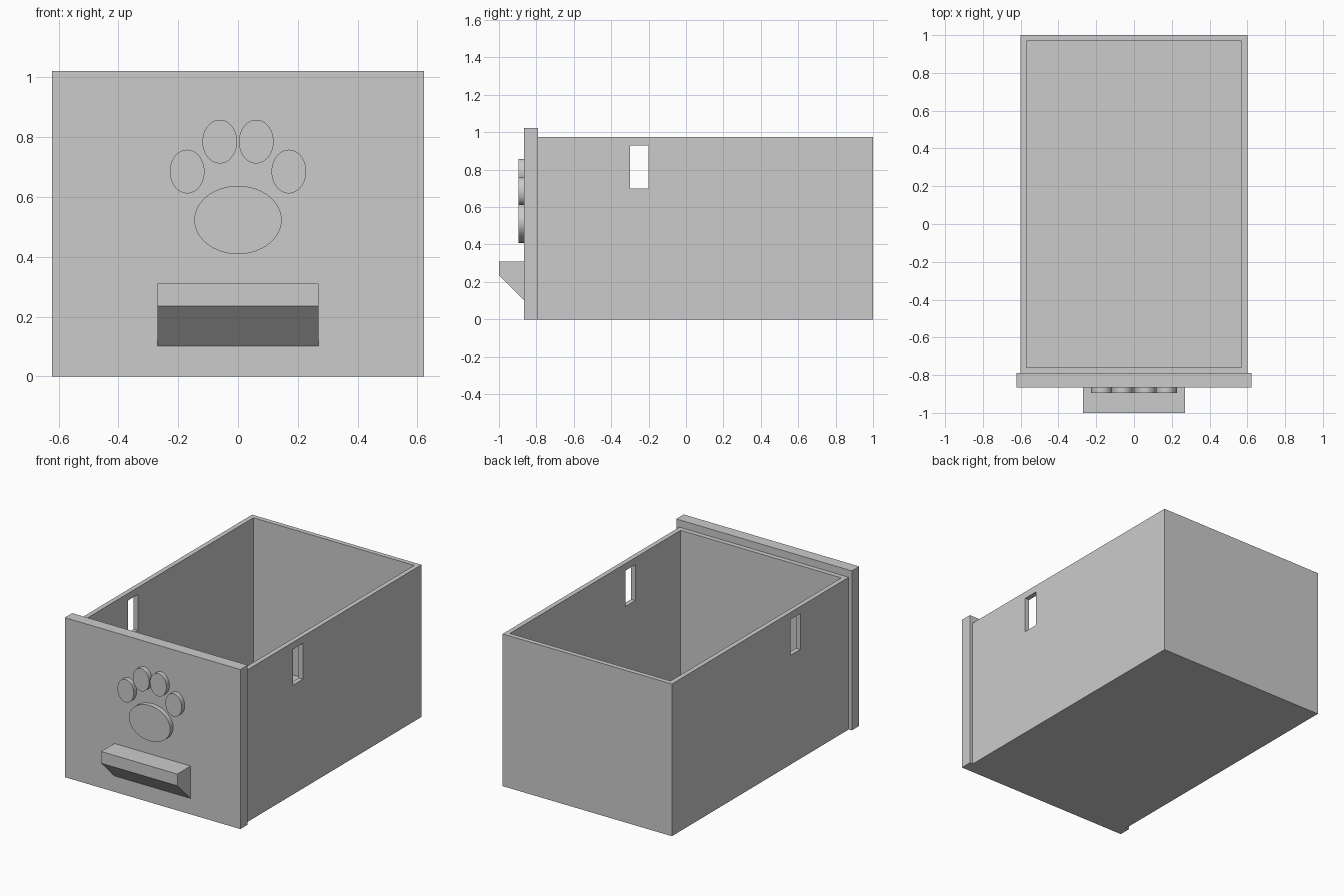
import bpy, bmesh, math
from mathutils import Matrix

if "Cube" in bpy.data.objects:
    bpy.data.objects.remove(bpy.data.objects["Cube"], do_unlink=True)

grey = bpy.data.materials.new("plain grey")
grey.use_nodes = True
colour = (0.6, 0.6, 0.6, 1)
grey.diffuse_color = colour
grey.node_tree.nodes["Principled BSDF"].inputs["Base Color"].default_value = colour


def finish(name, bm):
    bmesh.ops.recalc_face_normals(bm, faces=bm.faces)
    mesh = bpy.data.meshes.new(name)
    bm.to_mesh(mesh)
    bm.free()
    mesh.materials.append(grey)
    obj = bpy.data.objects.new(name, mesh)
    bpy.context.collection.objects.link(obj)
    return obj


def box_mesh(x, y, z):
    """Box from three (low, high) ranges."""
    bm = bmesh.new()
    bmesh.ops.create_cube(bm, size=1)
    for v in bm.verts:
        v.co = [r[0] if c < 0 else r[1] for c, r in zip(v.co, (x, y, z))]
    return bm


FACE, JOIN = -0.865, -0.79      # front and back of the face panel
WALL, HEIGHT = 0.043, 0.975

# Open box: inset the top and sink it to the floor
bm = box_mesh((-0.6, 0.6), (JOIN, 1), (0, HEIGHT))
bm.faces.ensure_lookup_table()
top = max(bm.faces, key=lambda f: f.calc_center_median().z)
bmesh.ops.inset_individual(bm, faces=[top], thickness=WALL)
rim = bmesh.ops.extrude_discrete_faces(bm, faces=[top])["faces"][0]
for v in rim.verts:
    v.co.z = WALL
bmesh.ops.remove_doubles(bm, verts=bm.verts, dist=0.0001)
body = finish("drawer_box", bm)

# Slots through both side walls
cutter = finish("slot_cutter", box_mesh((-1, 1), (-0.3, -0.2), (0.7, 0.93)))
cutter.hide_render = True
cutter.hide_set(True)
cut = body.modifiers.new("slots", "BOOLEAN")
cut.object = cutter
cut.operation = "DIFFERENCE"
cut.solver = "EXACT"
bpy.context.view_layer.objects.active = body
body.select_set(True)
bpy.ops.object.modifier_apply(modifier=cut.name)
bpy.data.objects.remove(cutter, do_unlink=True)

# Face panel
finish("front_panel", box_mesh((-0.622, 0.622), (FACE, JOIN), (0, 1.022)))

# Handle: wedge profile extruded sideways
bm = bmesh.new()
profile = [(FACE, 0.31), (-1, 0.31), (-1, 0.235), (FACE, 0.102)]
side = bm.faces.new([bm.verts.new((-0.27, y, z)) for y, z in profile])
ext = bmesh.ops.extrude_face_region(bm, geom=[side])["geom"]
for v in ext:
    if isinstance(v, bmesh.types.BMVert):
        v.co.x = 0.27
finish("handle", bm)


# Paw relief: oval discs on the panel
def pad(name, x, z, rx, rz):
    bm = bmesh.new()
    bmesh.ops.create_cone(bm, cap_ends=True, segments=64, radius1=1, radius2=1, depth=0.03,
                          matrix=Matrix.Rotation(math.pi / 2, 4, "X"))
    for v in bm.verts:
        v.co = (x + v.co.x * rx, FACE - 0.015 + v.co.y, z + v.co.z * rz)
    obj = finish(name, bm)
    bpy.ops.object.select_all(action="DESELECT")
    bpy.context.view_layer.objects.active = obj
    obj.select_set(True)
    bpy.ops.object.shade_smooth_by_angle(angle=math.radians(30))


pad("paw_palm", 0, 0.523, 0.146, 0.114)
for label, s in (("left", 1), ("right", -1)):
    pad(label + "_inner_toe", s * 0.061, 0.785, 0.058, 0.073)
    pad(label + "_outer_toe", s * 0.17, 0.685, 0.058, 0.073)
